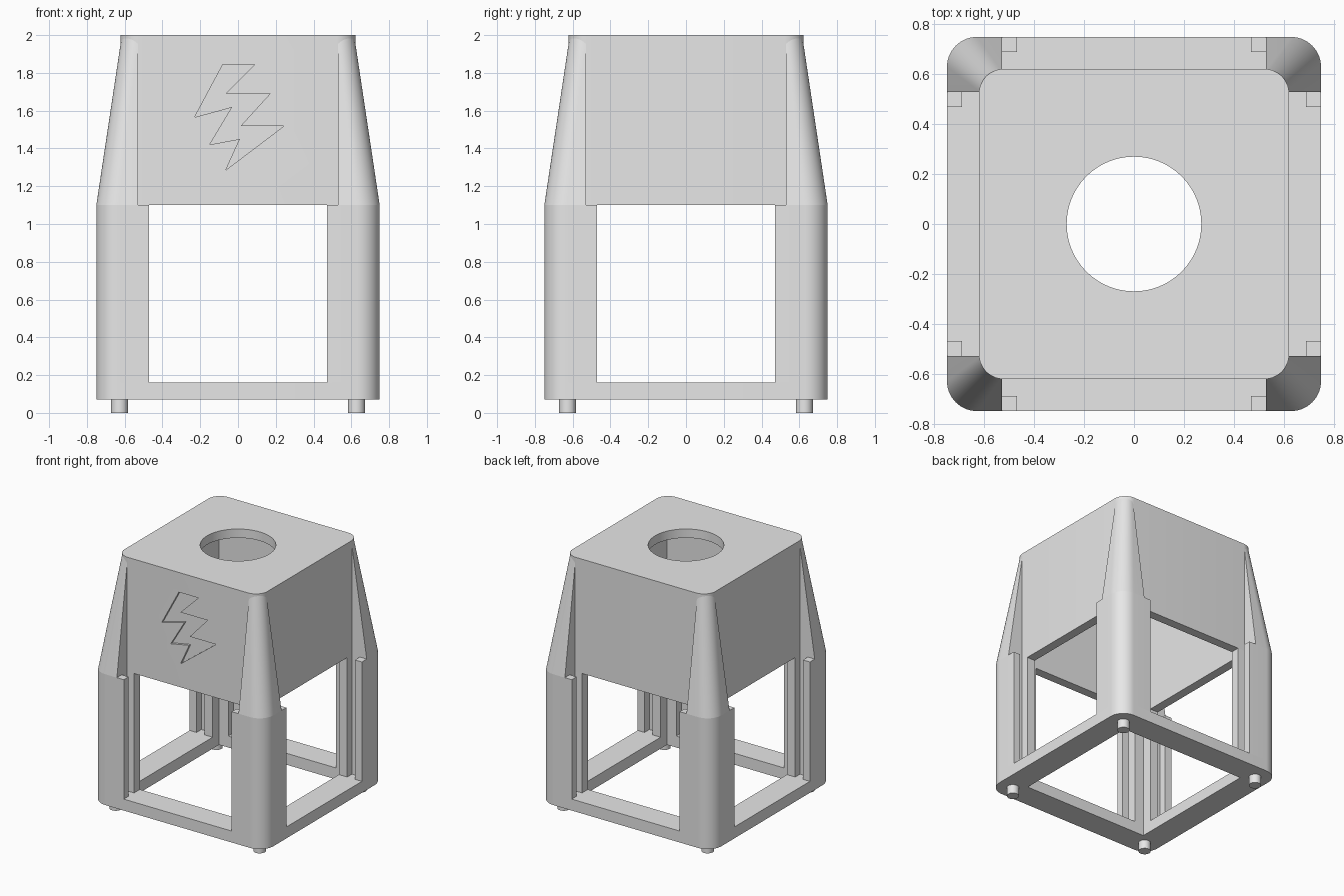
import bpy, bmesh
from math import sin, cos, pi, radians
from mathutils import Matrix

if "Cube" in bpy.data.objects:
    bpy.data.objects.remove(bpy.data.objects["Cube"], do_unlink=True)

grey = bpy.data.materials.new("light grey plastic")
grey.use_nodes = True
COLOUR = (0.8, 0.8, 0.8, 1)
grey.diffuse_color = COLOUR
grey.node_tree.nodes["Principled BSDF"].inputs["Base Color"].default_value = COLOUR

# Main dimensions
OUTER, BOX, INNER, EDGE, SLOT = 0.75, 0.622, 0.55, 0.47, 0.53
FOOT_TOP, RAIL_TOP, LEG_TOP, TOP = 0.07, 0.16, 1.1, 2.0


def arc(centre, radius, start=0.0, sweep=pi / 2, steps=14):
    return [(centre + radius * cos(start + sweep * i / steps),
             centre + radius * sin(start + sweep * i / steps)) for i in range(steps + 1)]


def rounded_square(half, radius):
    corner = arc(half - radius, radius)
    pts = []
    for _ in range(4):
        pts += corner
        corner = [(-y, x) for x, y in corner]
    return pts


def square(half):
    return [(half, half), (-half, half), (-half, -half), (half, -half)]


def circle(radius, steps=64):
    return arc(0, radius, 0, 2 * pi, steps)[:-1]


def loft(name, low, z0, z1, high=None, matrix=Matrix()):
    """Solid between two matching outlines."""
    bm = bmesh.new()
    a = [bm.verts.new((x, y, z0)) for x, y in low]
    b = [bm.verts.new((x, y, z1)) for x, y in high or low]
    bm.faces.new(a[::-1])
    bm.faces.new(b)
    for i in range(len(a)):
        j = (i + 1) % len(a)
        bm.faces.new((a[i], a[j], b[j], b[i]))
    bm.transform(matrix)
    bmesh.ops.recalc_face_normals(bm, faces=bm.faces)
    mesh = bpy.data.meshes.new(name)
    bm.to_mesh(mesh)
    bm.free()
    mesh.materials.append(grey)
    obj = bpy.data.objects.new(name, mesh)
    bpy.context.collection.objects.link(obj)
    return obj


def select(obj):
    bpy.ops.object.select_all(action='DESELECT')
    obj.select_set(True)
    bpy.context.view_layer.objects.active = obj


def cut(obj, cutter):
    select(obj)
    mod = obj.modifiers.new("cut", 'BOOLEAN')
    mod.operation, mod.solver, mod.object = 'DIFFERENCE', 'EXACT', cutter
    bpy.ops.object.modifier_apply(modifier=mod.name)
    bpy.data.objects.remove(cutter, do_unlink=True)


# Base frame with a square opening
base = loft("base_frame", rounded_square(OUTER, 0.12), FOOT_TOP, RAIL_TOP)
cut(base, loft("base_cutter", square(INNER), 0, 0.3))

# Hollow upper housing with a round hole in the lid
housing = loft("upper_housing", rounded_square(BOX, 0.1), LEG_TOP, TOP)
cut(housing, loft("cavity_cutter", square(INNER), 1.0, 1.93))
cut(housing, loft("hole_cutter", circle(0.27), 1.85, 2.1))

# Shallow zigzag recess on the front
zigzag = [(-.08, 1.845), (.09, 1.845), (-.065, 1.69), (.17, 1.69), (.015, 1.52), (.245, 1.52),
          (-.065, 1.285), (.01, 1.45), (-.15, 1.42), (-.03, 1.62), (-.23, 1.565)]
cut(housing, loft("recess_cutter", zigzag, BOX - 0.02, 0.7,
                  matrix=Matrix.Rotation(radians(90), 4, 'X')))

# Leg section: grooved L with a rounded outer corner
leg_section = ([(EDGE, INNER), (INNER, INNER), (INNER, EDGE), (BOX, EDGE), (BOX, SLOT),
                (0.69, SLOT), (0.69, EDGE), (OUTER, EDGE)] + arc(0.63, 0.12)
               + [(EDGE, OUTER), (EDGE, 0.69), (SLOT, 0.69), (SLOT, BOX), (EDGE, BOX)])


# Buttress section, clipped at the slot line
def buttress_section(half, radius):
    root = 0.57
    return ([(root, root), (root, SLOT), (half, SLOT)] + arc(half - radius, radius)
            + [(SLOT, half), (SLOT, root)])


# Repeat the corner parts around the model
parts = [base, housing]
for turn, corner in enumerate(("back_left", "back_right", "front_right", "front_left")):
    spin = Matrix.Rotation(turn * pi / 2, 4, 'Z')
    parts.append(loft("leg_" + corner, leg_section, RAIL_TOP, LEG_TOP, matrix=spin))
    parts.append(loft("buttress_" + corner, buttress_section(OUTER, 0.12), LEG_TOP, TOP - 0.001,
                      buttress_section(0.615, 0.084), spin))
    parts.append(loft("foot_" + corner, circle(0.045, 32), 0, FOOT_TOP,
                      matrix=spin @ Matrix.Translation((0.627, 0.627, 0))))

for part in parts:
    select(part)
    bpy.ops.object.shade_smooth_by_angle(angle=radians(30))
